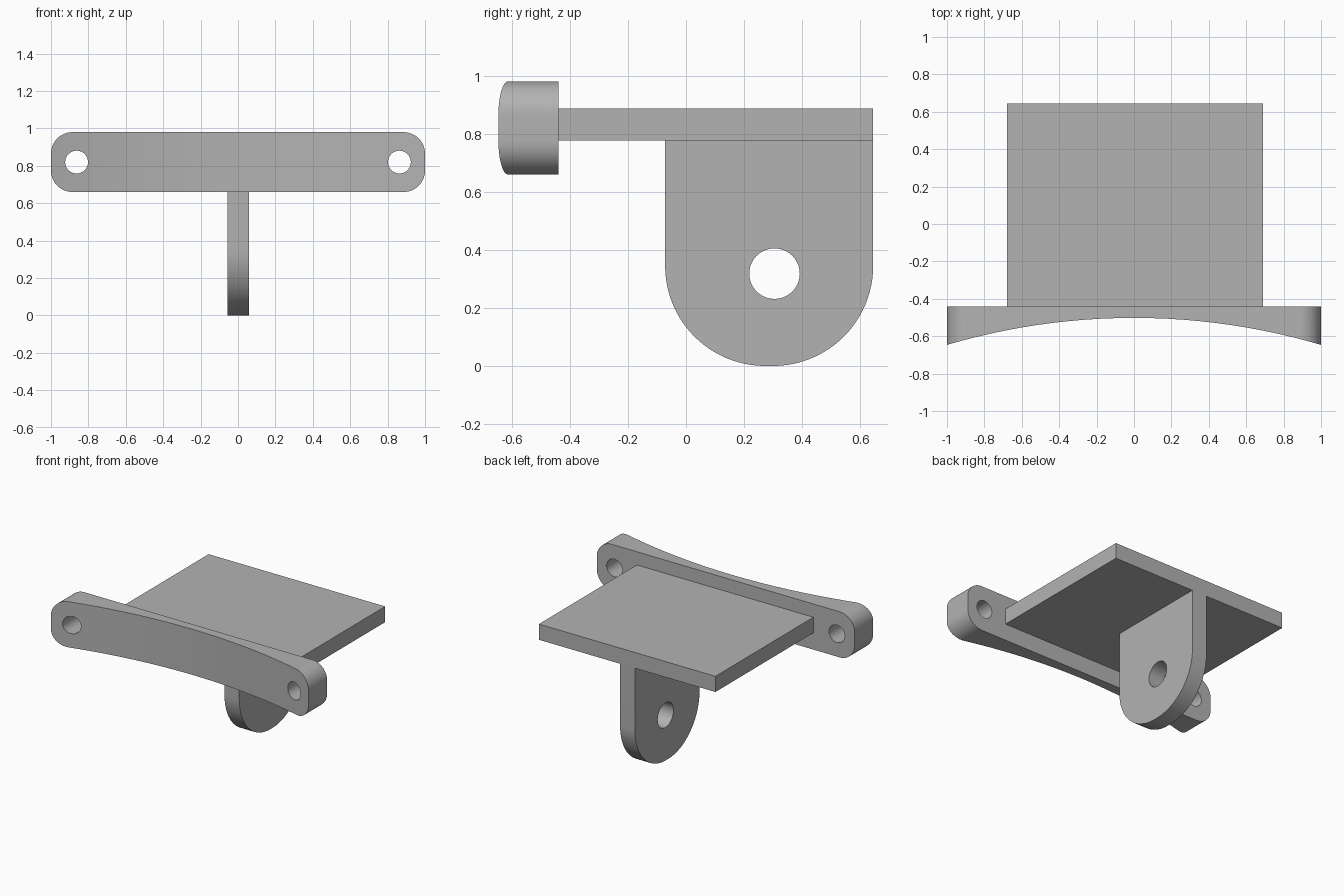
import bpy
import bmesh
from math import pi, sin, cos
from mathutils import Matrix, Vector

if "Cube" in bpy.data.objects:
    bpy.data.objects.remove(bpy.data.objects["Cube"])

grey = bpy.data.materials.new("plain_grey")
grey.use_nodes = True
grey.diffuse_color = (0.45, 0.45, 0.45, 1)
grey.node_tree.nodes["Principled BSDF"].inputs["Base Color"].default_value = grey.diffuse_color


def rounded_outline(u0, u1, v0, v1, low_r, high_r, steps=16):
    """Rectangle outline with separate radii for its low and high corners."""
    pts = []
    corners = [(u1, v0, -1, 1, low_r, -pi / 2), (u1, v1, -1, -1, high_r, 0),
               (u0, v1, 1, -1, high_r, pi / 2), (u0, v0, 1, 1, low_r, pi)]
    for u, v, su, sv, r, start in corners:
        for i in range(steps + 1 if r else 1):
            a = start + i * pi / 2 / steps
            pts.append((u + su * r + r * cos(a), v + sv * r + r * sin(a)) if r else (u, v))
    return pts


def prism(name, outline, axis, low, high):
    """Extrude an outline along x (outline in y, z) or y (outline in x, z)."""
    bm = bmesh.new()
    place = (lambda u, v: (low, u, v)) if axis == "x" else (lambda u, v: (u, low, v))
    face = bm.faces.new([bm.verts.new(place(u, v)) for u, v in outline])
    ext = bmesh.ops.extrude_face_region(bm, geom=[face])
    shift = Vector((high - low, 0, 0)) if axis == "x" else Vector((0, high - low, 0))
    bmesh.ops.translate(bm, verts=[g for g in ext["geom"] if isinstance(g, bmesh.types.BMVert)], vec=shift)
    bmesh.ops.recalc_face_normals(bm, faces=bm.faces)
    mesh = bpy.data.meshes.new(name)
    bm.to_mesh(mesh)
    bm.free()
    mesh.materials.append(grey)
    obj = bpy.data.objects.new(name, mesh)
    bpy.context.collection.objects.link(obj)
    return obj


def cut_cylinder(obj, centre, radius, axis, sides=48):
    """Cut a round hole or sweep through the object."""
    turn = {"x": Matrix.Rotation(pi / 2, 4, "Y"), "y": Matrix.Rotation(pi / 2, 4, "X"),
            "z": Matrix.Identity(4)}[axis]
    bm = bmesh.new()
    bmesh.ops.create_cone(bm, cap_ends=True, segments=sides, radius1=radius, radius2=radius,
                          depth=3, matrix=Matrix.Translation(centre) @ turn)
    mesh = bpy.data.meshes.new("cutter")
    bm.to_mesh(mesh)
    bm.free()
    mesh.materials.append(grey)
    cutter = bpy.data.objects.new("cutter", mesh)
    cutter.hide_render = True
    bpy.context.collection.objects.link(cutter)
    mod = obj.modifiers.new("cut", "BOOLEAN")
    mod.operation = "DIFFERENCE"
    mod.solver = "EXACT"
    mod.object = cutter
    bpy.context.view_layer.objects.active = obj
    bpy.ops.object.modifier_apply(modifier=mod.name)
    bpy.data.objects.remove(cutter)


# Front bar: rounded ends, hollowed front, two bolt holes
bar = prism("front_bar", rounded_outline(-1, 1, 0.66, 0.98, 0.115, 0.115), "y", -0.75, -0.44)
sweep = 3.54
cut_cylinder(bar, (0, -0.502 - sweep, 0.8), sweep, "z", 256)
for side in (-1, 1):
    cut_cylinder(bar, (side * 0.863, 0, 0.82), 0.061, "y")

# Flat plate reaching back from the bar
plate = prism("plate", rounded_outline(-0.68, 0.69, 0.777, 0.887, 0, 0), "y", -0.44, 0.645)

# Hanging lug with rounded lower end and pivot hole
lug = prism("lug", rounded_outline(-0.072, 0.645, 0, 0.777, 0.345, 0, 24), "x", -0.055, 0.06)
cut_cylinder(lug, (0, 0.305, 0.318), 0.087, "x")

# Smooth the curved sides, keep edges crisp
for obj in (bar, plate, lug):
    bpy.ops.object.select_all(action="DESELECT")
    obj.select_set(True)
    bpy.context.view_layer.objects.active = obj
    bpy.ops.object.shade_smooth_by_angle(angle=pi / 6)
